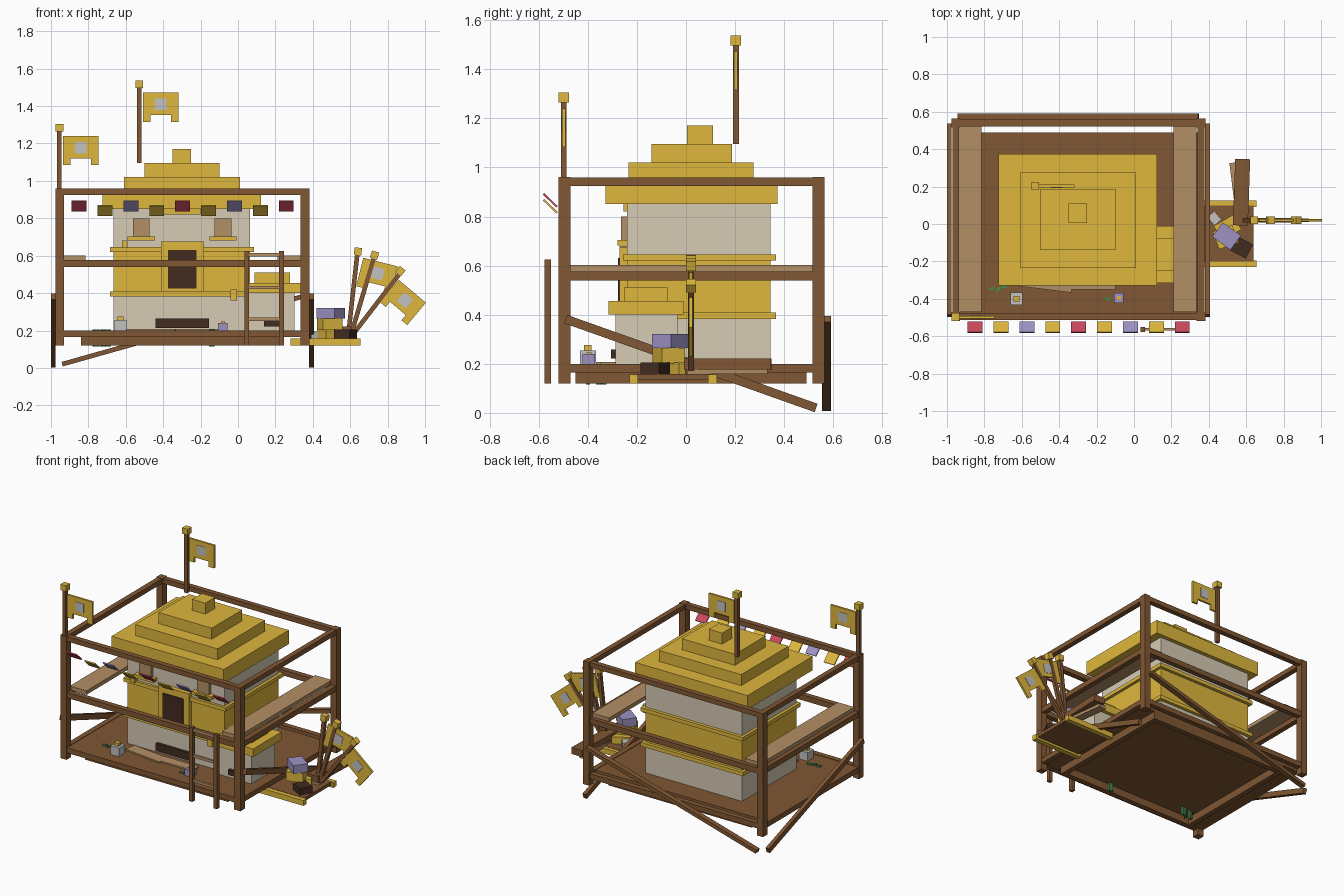
import bpy, bmesh, math
from mathutils import Vector, Matrix

if "Cube" in bpy.data.objects:
    bpy.data.objects.remove(bpy.data.objects["Cube"])


def mat(name, r, g, b):
    m = bpy.data.materials.new(name)
    m.diffuse_color = (r, g, b, 1)
    m.use_nodes = True
    m.node_tree.nodes["Principled BSDF"].inputs["Base Color"].default_value = m.diffuse_color
    return m


YEL = mat("gold yellow", .73, .475, .047)
BRN = mat("wood brown", .22, .095, .033)
LIT = mat("light wood", .45, .275, .13)
DRK = mat("dark wood", .055, .025, .015)
BEI = mat("plaster beige", .67, .60, .46)
PUR = mat("lilac", .34, .29, .55)
RED = mat("crimson", .58, .065, .11)
GRN = mat("leaf green", .06, .25, .07)
GRY = mat("silver grey", .54, .54, .54)


def finish(name, bm, m, matrix=None):
    bmesh.ops.recalc_face_normals(bm, faces=bm.faces)
    me = bpy.data.meshes.new(name)
    bm.to_mesh(me)
    bm.free()
    me.materials.append(m)
    ob = bpy.data.objects.new(name, me)
    if matrix is not None:
        ob.matrix_world = matrix
    bpy.context.collection.objects.link(ob)
    return ob


def cbox(name, m, c, s, rot=(0, 0, 0)):
    """Box from centre, size and rotation in degrees."""
    bm = bmesh.new()
    bmesh.ops.create_cube(bm, size=1)
    bmesh.ops.scale(bm, vec=s, verts=bm.verts)
    R = Matrix.Rotation(math.radians(rot[2]), 4, 'Z') @ \
        Matrix.Rotation(math.radians(rot[1]), 4, 'Y') @ \
        Matrix.Rotation(math.radians(rot[0]), 4, 'X')
    return finish(name, bm, m, Matrix.Translation(c) @ R)


def box(name, m, x0, x1, y0, y1, z0, z1):
    """Box from its limits."""
    return cbox(name, m, ((x0+x1)/2, (y0+y1)/2, (z0+z1)/2), (x1-x0, y1-y0, z1-z0))


def beam(name, m, a, b, w, d):
    """Square-section bar between two points."""
    a, b = Vector(a), Vector(b)
    v = b - a
    bm = bmesh.new()
    bmesh.ops.create_cube(bm, size=1)
    bmesh.ops.scale(bm, vec=(w, d, v.length), verts=bm.verts)
    q = v.to_track_quat('Z', 'Y').to_matrix().to_4x4()
    return finish(name, bm, m, Matrix.Translation((a+b)/2) @ q)


def flag(name, cx, y, cz, tilt=0):
    """Notched banner in the xz plane with a square emblem on both sides."""
    half = [(0, .078), (.095, .078), (.095, -.078), (.055, -.078), (.055, -.042)]
    pts = half + [(-x, z) for x, z in reversed(half[1:])]
    bm = bmesh.new()
    f = bm.faces.new([bm.verts.new((x, -.007, z)) for x, z in pts])
    g = bmesh.ops.extrude_face_region(bm, geom=[f])
    bmesh.ops.translate(bm, vec=(0, .014, 0),
                        verts=[v for v in g['geom'] if isinstance(v, bmesh.types.BMVert)])
    M = Matrix.Translation((cx, y, cz)) @ Matrix.Rotation(math.radians(tilt), 4, 'Y')
    finish(name, bm, YEL, M)
    cbox(name + "_emblem", GRY, M @ Vector((0, 0, .016)), (.062, .019, .062), (0, tilt, 0))


# floor boards on a rim of bearers
box("floor", BRN, -.935, .34, -.478, .49, .172, .197)
for y in (-.432, .472):
    box("floor_bearer", BRN, -.84, .24, y-.018, y+.018, .12, .172)
for x in (-.822, .222):
    box("floor_bearer", BRN, x-.018, x+.018, -.432, .472, .12, .172)

# scaffold frame: posts and three rings of rails
PX, PY = (-.953, .358), (-.495, .54)
for x in PX:
    for y in PY:
        box("post", BRN, x-.023, x+.023, y-.024, y+.024, .12, .96)
for z0, z1 in ((.165, .2), (.54, .577), (.925, .958)):
    for y in PY:
        box("long_rail", BRN, PX[0], PX[1], y-.018, y+.018, z0, z1)
    for x in PX:
        box("side_rail", BRN, x-.018, x+.018, PY[0], PY[1], z0, z1)
for x0 in (-.94, .21):
    box("walkway", LIT, x0, x0+.125, -.47, .53, .575, .602)

# diagonal braces
for x in (-.988, .393):
    beam("side_brace", BRN, (x, -.49, .382), (x, .53, .02), .025, .036)
beam("back_brace", BRN, (-.94, .573, .02), (.345, .573, .382), .036, .025)

# house storeys and ledges
box("lower_storey", BEI, -.665, .065, -.24, .345, .19, .39)
box("middle_storey", YEL, -.665, .065, -.24, .345, .39, .63)
box("upper_storey", BEI, -.665, .065, -.24, .345, .63, .86)
for z in (.382, .62):
    box("ledge", YEL, -.685, .085, -.257, .367, z, z+.026)

# stepped roof
for x0, x1, y0, y1, z0, z1 in ((-.725, .122, -.328, .373, .85, .945),
                               (-.61, .01, -.235, .276, .945, 1.02),
                               (-.5, -.1, -.14, .187, 1.02, 1.095),
                               (-.35, -.25, .005, .11, 1.095, 1.17)):
    box("roof_tier", YEL, x0, x1, y0, y1, z0, z1)
box("eave_trim", YEL, -.4, -.2, -.255, -.24, .82, .85)

# door, windows and front details
box("door_frame", YEL, -.412, -.182, -.27, -.24, .408, .675)
box("door", DRK, -.375, -.222, -.277, -.265, .425, .63)
for x in (-.517, -.08):
    box("window", LIT, x-.045, x+.045, -.265, -.24, .70, .80)
    box("window_sill", YEL, x-.073, x+.073, -.28, -.24, .682, .704)
box("front_vent", DRK, -.44, -.155, -.258, -.24, .213, .265)
box("front_lamp", YEL, -.04, -.005, -.275, -.24, .36, .42)
box("ledge_lamp", YEL, -.62, -.59, -.27, -.24, .64, .68)

# side annex
box("annex", BEI, .05, .302, -.287, -.035, .19, .4)
box("annex_roof", YEL, .045, .335, -.315, -.01, .4, .455)
box("annex_roof_top", YEL, .087, .277, -.252, -.075, .455, .51)
box("annex_vent", DRK, .14, .218, -.305, -.285, .222, .258)

# front ladder
for x in (.047, .233):
    box("ladder_rail", BRN, x-.013, x+.013, -.577, -.55, .12, .625)
for z in (.26, .43, .605):
    box("ladder_rung", LIT, .04, .24, -.57, -.555, z-.009, z+.009)

# yard pieces
cbox("path_plank", LIT, (-.47, -.31, .2), (.28, .08, .014), (0, 0, -7))
cbox("path_plank", LIT, (-.23, -.315, .2), (.26, .07, .014), (0, 0, 0))
box("grey_lantern", GRY, -.66, -.595, -.432, -.367, .195, .255)
box("grey_lantern_cap", YEL, -.643, -.612, -.415, -.384, .255, .276)
box("lilac_pot", PUR, -.108, -.055, -.422, -.37, .195, .24)
box("lilac_pot_cap", YEL, -.092, -.07, -.406, -.384, .24, .247)
for x, y, r in ((-.76, -.345, 20), (-.725, -.35, 50), (-.695, -.335, 10), (-.14, -.4, 0)):
    cbox("grass", GRN, (x, y, .16), (.03, .016, .09), (0, 0, r))

# bunting along the front
COL = (RED, YEL, PUR, YEL)
for i in range(9):
    dz = -.024 * (i % 2)
    cbox("bunting", COL[i % 4], (-.85+i*.1385, -.553, .866+dz), (.08, .077, .008), (-44, 0, 0))

# standing flags
for x, y, z0, z1 in ((-.955, -.498, .95, 1.265), (-.528, .203, 1.095, 1.497)):
    box("flag_pole", BRN, x-.012, x+.012, y-.012, y+.012, z0, z1)
    box("pole_finial", YEL, x-.021, x+.021, y-.021, y+.021, z1, z1+.04)
    flag("banner", x+.115, y, z1-.103)

# side dock
for y in (-.213, .108):
    box("dock_rail", YEL, .28, .655, y-.018, y+.018, .12, .156)
box("dock_deck", BRN, .30, .64, -.2, .1, .135, .158)

# cargo on the dock
cbox("cargo_plank", BRN, (.575, .17, .2), (.08, .355, .045), (0, 0, -2))
cbox("cargo_board", LIT, (.56, .165, .172), (.06, .33, .028), (0, 0, 7))
cbox("dark_crate", DRK, (.575, -.125, .18), (.095, .085, .05), (0, 0, -28))
cbox("yellow_crate", YEL, (.5, -.02, .18), (.12, .09, .05), (0, 0, 30))
cbox("grey_crate", GRY, (.43, .03, .175), (.05, .06, .04), (0, 0, 40))
cbox("upper_yellow_crate", YEL, (.49, -.07, .233), (.11, .1, .063), (0, 0, 20))
cbox("lilac_crate", PUR, (.495, -.065, .293), (.12, .095, .056), (0, 0, -36))

# bundle of leaning flags
for bx, tx, tz in ((.59, .638, .61), (.605, .727, .59), (.615, .865, .505)):
    tilt = math.degrees(math.atan2(tx-bx, tz-.2))
    beam("leaning_pole", BRN, (bx, .02, .18), (tx, .02, tz), .024, .024)
    cbox("leaning_finial", YEL, (tx+.003, .02, tz+.013), (.04, .04, .04), (0, tilt, 0))
flag("leaning_banner", .743, .02, .49, 14)
flag("leaning_banner", .882, .02, .35, 40)
